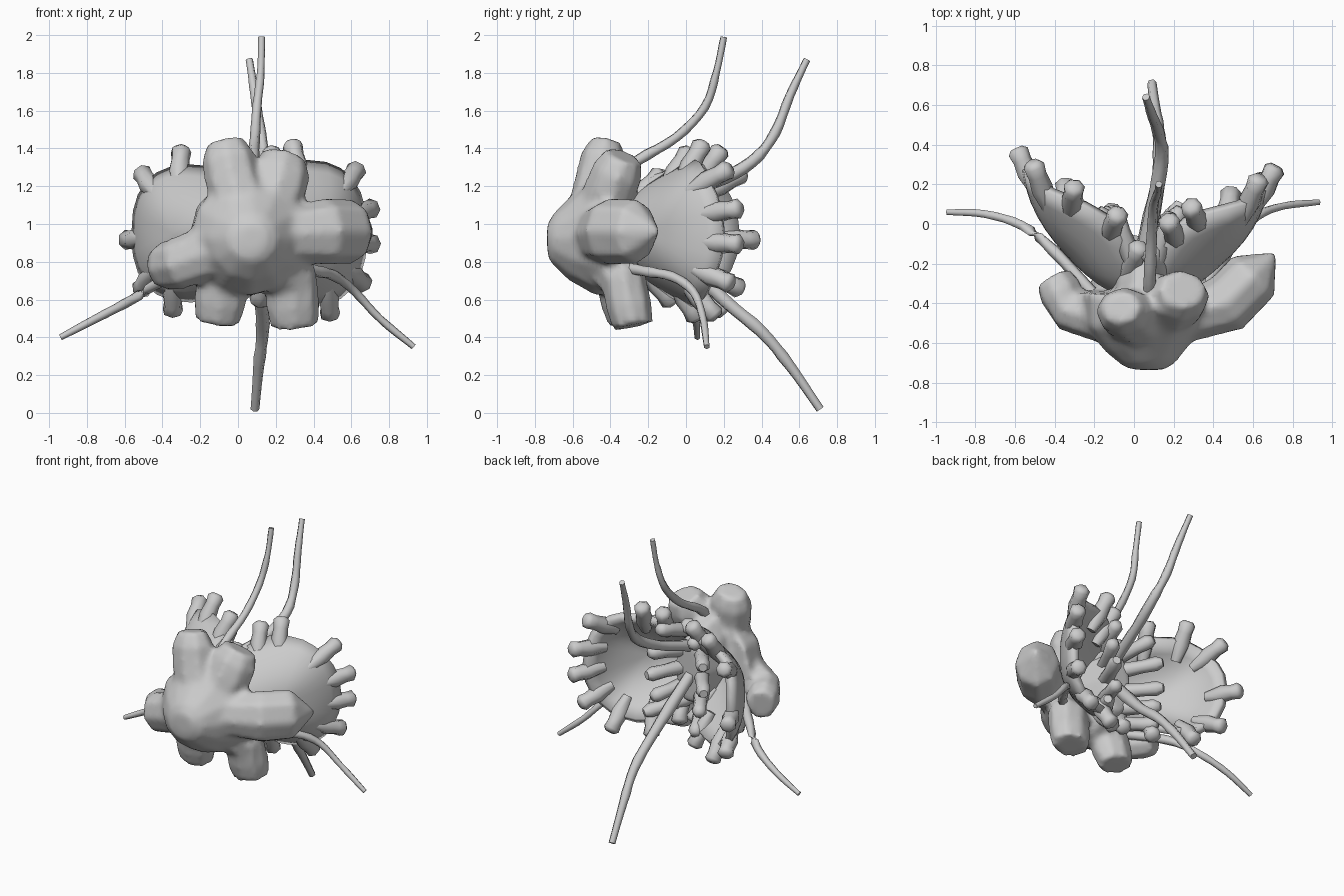
import bpy, bmesh, math, random
from mathutils import Vector as V

if "Cube" in bpy.data.objects:
    bpy.data.objects.remove(bpy.data.objects["Cube"])

random.seed(4)


def finish(name, bm, angle=40):
    bmesh.ops.recalc_face_normals(bm, faces=bm.faces)
    me = bpy.data.meshes.new(name)
    bm.to_mesh(me)
    bm.free()
    ob = bpy.data.objects.new(name, me)
    bpy.context.collection.objects.link(ob)
    bpy.ops.object.select_all(action='DESELECT')
    ob.select_set(True)
    bpy.context.view_layer.objects.active = ob
    bpy.ops.object.shade_smooth_by_angle(angle=math.radians(angle))
    return ob


def tube(name, pts, radii, sides=6, flat=1.0, axis=None, angle=65):
    """Loft of rings along a path; flat scales the ring along 'axis'."""
    bm = bmesh.new()
    pts = [V(p) for p in pts]
    rings = []
    for i, p in enumerate(pts):
        t = (pts[min(i + 1, len(pts) - 1)] - pts[max(i - 1, 0)]).normalized()
        ref = V(axis) if axis else (V((1, 0.2, 0)) if abs(t.x) < 0.7 else V((0, 0, 1)))
        a = (ref - t * ref.dot(t)).normalized()
        b = t.cross(a)
        rings.append([bm.verts.new(p + (a * math.cos(k * math.tau / sides) * flat
                     + b * math.sin(k * math.tau / sides)) * radii[i]) for k in range(sides)])
    for r, s in zip(rings, rings[1:]):
        for k in range(sides):
            j = (k + 1) % sides
            bm.faces.new((r[k], r[j], s[j], s[k]))
    bm.faces.new(rings[0])
    bm.faces.new(rings[-1])
    return finish(name, bm, angle)


def smooth_path(pts, n=4):
    """Catmull-Rom samples through the points."""
    p = [V(q) for q in pts]
    p = [2 * p[0] - p[1]] + p + [2 * p[-1] - p[-2]]
    out = []
    for i in range(1, len(p) - 2):
        for k in range(n):
            t = k / n
            a, b, c, d = p[i - 1:i + 3]
            out.append(0.5 * (2 * b + (c - a) * t + (2 * a - 5 * b + 4 * c - d) * t * t
                              + (3 * b - a - 3 * c + d) * t ** 3))
    return out + [p[-2]]


def finger(name, base, direction, length, r=0.058):
    d = V(direction).normalized()
    b = V(base)
    pts = [b - d * 0.12, b, b + d * length * 0.5, b + d * length * 0.85, b + d * length]
    tube(name, pts, [r * 0.6, r, r * 0.85, r * 0.95, r * 0.55], 7)


# Two cupped trap lobes opening to the rear, fringed with blunt teeth
HINGE = V((0.05, -0.38, 0.95))
UP = V((0, 0, 1))


def power(x, p=0.8):
    return math.copysign(abs(x) ** p, x)


def lobe(name, e, bulge_dir, height, teeth):
    e, n = V(e), V(bulge_dir)

    def point(t, th):
        c, s = power(math.cos(th)), power(math.sin(th))
        return (HINGE + e * (0.5 + 0.5 * t * c) + UP * height * t * s
                + n * 0.12 * (1 - t ** 2.5) + V((0, (0.15 - 0.2 * c) * t * t * s * s, 0)))

    bm = bmesh.new()
    mid = bm.verts.new(point(0, 0))
    segs, prev = 24, None
    for i in range(1, 7):
        ring = [bm.verts.new(point(i / 6, k * math.tau / segs)) for k in range(segs)]
        for k in range(segs):
            j = (k + 1) % segs
            if prev:
                bm.faces.new((prev[k], prev[j], ring[j], ring[k]))
            else:
                bm.faces.new((mid, ring[k], ring[j]))
        prev = ring
    ob = finish(name, bm)
    m = ob.modifiers.new("thickness", 'SOLIDIFY')
    m.thickness, m.offset = 0.05, 0
    # rim teeth
    for k, deg in enumerate(teeth):
        th = math.radians(deg)
        out = e * 0.8 * max(math.cos(th), 0) + UP * 0.45 * math.sin(th) - n * 0.15 + V((0, 0.14, 0))
        finger(f"{name}_tooth_{k}", point(0.96, th), out, random.uniform(0.13, 0.16))


lobe("right_lobe", (0.61, 0.58, 0), (0.7, -0.7, 0), 0.37,
     (-135, -105, -72, -34, -5, 14, 46, 96, 118, 145))
lobe("left_lobe", (-0.59, 0.66, 0), (-0.74, -0.67, 0), 0.345,
     (-140, -110, -76, -43, -3, 46, 82, 115, 145))

# Inner fingers clustered along the hinge
for i in range(5):
    for s in (-1, 1):
        z = 0.70 + i * 0.125 + random.uniform(-0.03, 0.03)
        sp = random.uniform(0.3, 0.8)
        finger(f"inner_finger_{i}_{s}", (0.05 + s * 0.07, -0.15, z),
               (s * sp, 1, (z - 0.95) * 1.0), random.uniform(0.22, 0.29), 0.052)

# Body: core at the hinge, rounded nose and folded-back sepals
body = [
    tube("core", [(0.05, -0.5, 0.95), (0.05, -0.3, 0.95), (0.05, -0.10, 0.95)],
         [0.33, 0.33, 0.22], 10, 0.5, (1, 0, 0)),
    tube("nose", [(0.08, -0.735, 0.93), (0.08, -0.71, 0.93), (0.07, -0.62, 0.92),
                  (0.06, -0.50, 0.93), (0.06, -0.34, 0.94)],
         [0.07, 0.13, 0.22, 0.31, 0.32], 12, 1.0, (1, 0, 0)),
]
# middle, tip, half width, end width
sepals = [
    ("top_left", (-0.03, -0.46, 1.24), (-0.07, -0.42, 1.44), 0.15, 0.10),
    ("top_right", (0.20, -0.40, 1.18), (0.25, -0.33, 1.36), 0.165, 0.12),
    ("right", (0.47, -0.40, 0.96), (0.71, -0.15, 0.96), 0.18, 0.015),
    ("bottom_right", (0.28, -0.33, 0.70), (0.30, -0.28, 0.46), 0.15, 0.13),
    ("bottom_left", (-0.08, -0.36, 0.70), (-0.11, -0.31, 0.48), 0.145, 0.12),
    ("left", (-0.32, -0.43, 0.79), (-0.41, -0.27, 0.77), 0.14, 0.11),
]
for name, mid, tip, w, w2 in sepals:
    start, mid, tip = V((0.07, -0.54, 0.93)), V(mid), V(tip)
    body.append(tube("sepal_" + name,
                     [start, start.lerp(mid, 0.5), mid, mid.lerp(tip, 0.55), tip],
                     [0.13, 0.15, w, w * 0.97, w2], 8, 0.85, (0, 1, 0)))

# Fuse nose and sepals into one flowing skin
bpy.ops.object.select_all(action='DESELECT')
for ob in body:
    ob.select_set(True)
bpy.context.view_layer.objects.active = body[0]
bpy.ops.object.join()
body[0].name = "body_with_sepals"
m = body[0].modifiers.new("fuse", 'REMESH')
m.mode, m.voxel_size, m.use_smooth_shade = 'VOXEL', 0.022, True
m = body[0].modifiers.new("soften", 'SMOOTH')
m.factor, m.iterations = 0.5, 3

# Thin trailing tendrils: path, base radius, tip radius
tendrils = {
    "upper_front": ([(0.08, -0.36, 1.25), (0.08, -0.25, 1.34), (0.09, -0.05, 1.46), (0.10, 0.10, 1.62),
                     (0.12, 0.16, 1.80), (0.125, 0.20, 1.99)], 0.034, 0.018),
    "upper_rear": ([(0.05, -0.15, 1.12), (0.11, 0.15, 1.22), (0.14, 0.35, 1.33), (0.12, 0.47, 1.48),
                    (0.09, 0.55, 1.68), (0.06, 0.64, 1.87)], 0.042, 0.02),
    "lower_rear": ([(0.05, -0.12, 0.92), (0.12, 0.20, 0.60), (0.13, 0.40, 0.43),
                    (0.11, 0.55, 0.25), (0.09, 0.71, 0.02)], 0.045, 0.025),
    "right_side": ([(0.28, -0.38, 0.78), (0.42, -0.22, 0.75), (0.52, -0.07, 0.72), (0.62, 0.04, 0.64),
                    (0.75, 0.09, 0.50), (0.93, 0.11, 0.35)], 0.034, 0.017),
    "left_side": ([(-0.20, -0.36, 0.77), (-0.40, -0.14, 0.70), (-0.56, -0.01, 0.60),
                   (-0.75, 0.05, 0.50), (-0.94, 0.06, 0.40)], 0.034, 0.017),
}
for name, (pts, r0, r1) in tendrils.items():
    path = smooth_path(pts)
    n = len(path)
    tube("tendril_" + name, path,
         [(r0 + (r1 - r0) * i / (n - 1)) * random.uniform(0.92, 1.08) for i in range(n)], 6)
